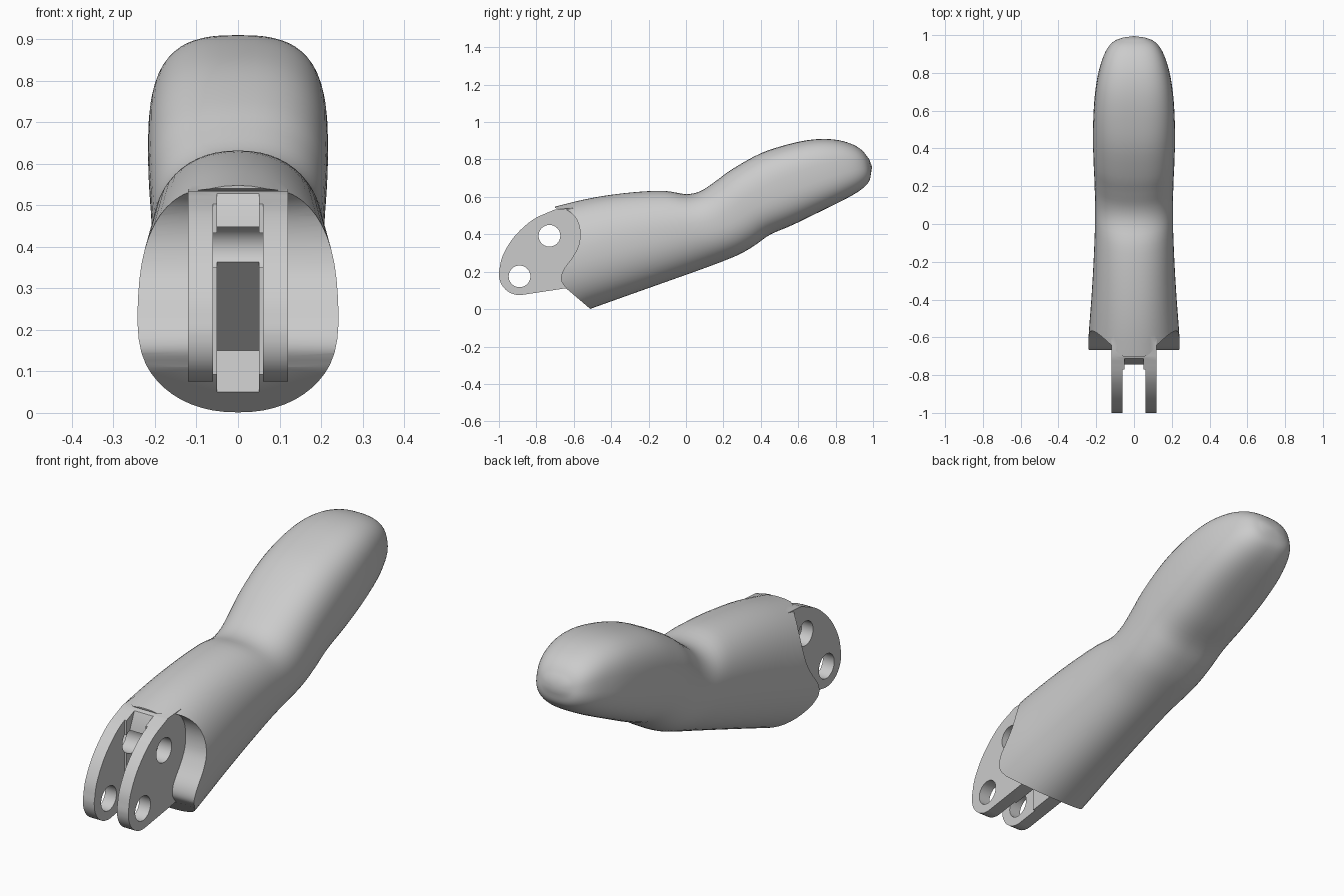
import bpy, bmesh, math
from mathutils import Vector

old = bpy.data.objects.get("Cube")
if old:
    bpy.data.objects.remove(old, do_unlink=True)

grey = bpy.data.materials.new("plain_grey")
grey.use_nodes = True
grey.diffuse_color = (0.6, 0.6, 0.6, 1)
grey.node_tree.nodes["Principled BSDF"].inputs["Base Color"].default_value = (0.6, 0.6, 0.6, 1)


def spline(points, steps):
    """Catmull-Rom curve through points of any dimension."""
    pts = [Vector(p) for p in points]
    pts = [2 * pts[0] - pts[1]] + pts + [2 * pts[-1] - pts[-2]]
    out = []
    for a, b, c, d in zip(pts, pts[1:], pts[2:], pts[3:]):
        for i in range(steps):
            t = i / steps
            out.append(0.5 * (2 * b + (c - a) * t + (2 * a - 5 * b + 4 * c - d) * t * t
                              + (3 * b - a - 3 * c + d) * t ** 3))
    return out + [pts[-2]]


def make_object(name, bm):
    bmesh.ops.recalc_face_normals(bm, faces=bm.faces)
    mesh = bpy.data.meshes.new(name)
    bm.to_mesh(mesh)
    bm.free()
    mesh.materials.append(grey)
    obj = bpy.data.objects.new(name, mesh)
    bpy.context.collection.objects.link(obj)
    return obj


def plate(name, profile, x0, x1):
    """Side profile (y, z) extruded across x."""
    bm = bmesh.new()
    face = bm.faces.new([bm.verts.new((x0, p[0], p[1])) for p in profile])
    grown = bmesh.ops.extrude_face_region(bm, geom=[face])["geom"]
    bmesh.ops.translate(bm, vec=(x1 - x0, 0, 0),
                        verts=[v for v in grown if isinstance(v, bmesh.types.BMVert)])
    return make_object(name, bm)


def combine(target, tool, operation):
    mod = target.modifiers.new("combine", 'BOOLEAN')
    mod.operation, mod.object, mod.solver = operation, tool, 'EXACT'
    bpy.ops.object.select_all(action='DESELECT')
    bpy.context.view_layer.objects.active = target
    target.select_set(True)
    bpy.ops.object.modifier_apply(modifier=mod.name)
    bpy.data.objects.remove(tool, do_unlink=True)


def circle(y, z, r, n=40):
    return [(y + r * math.cos(math.tau * i / n), z + r * math.sin(math.tau * i / n))
            for i in range(n)]


# Grip: top y, top z, bottom y, bottom z, half width, squareness
stations = [
    (-.95, .48, -.75, -.086, .25, 2.2), (-.7, .548, -.51, .002, .241, 2.2),
    (-.5, .595, -.3, .077, .226, 2.2), (-.3, .623, -.1, .148, .214, 2.2),
    (-.12, .632, .08, .212, .207, 2.2), (0, .615, .2, .257, .206, 2.3),
    (.08, .632, .29, .295, .208, 2.4), (.16, .685, .37, .342, .211, 2.5),
    (.25, .75, .45, .398, .215, 2.6), (.4, .833, .57, .45, .217, 2.7),
    (.55, .882, .7, .513, .212, 2.8), (.68, .907, .82, .572, .197, 2.8),
    (.79, .907, .9, .615, .174, 2.7), (.88, .885, .95, .65, .146, 2.6),
    (.94, .85, .98, .685, .11, 2.5), (.98, .8, .99, .73, .06, 2.4)]
SEG = 56
bm = bmesh.new()
rings = []
for ty, tz, by, bz, w, n in spline(stations, 4):
    ring = []
    for i in range(SEG):
        c, s = math.cos(math.tau * i / SEG), math.sin(math.tau * i / SEG)
        u = math.copysign(abs(c) ** (2 / n), c)
        v = math.copysign(abs(s) ** (2 / n), s)
        ring.append(bm.verts.new((w * u, (ty + by) / 2 + v * (ty - by) / 2,
                                  (tz + bz) / 2 + v * (tz - bz) / 2)))
    rings.append(ring)
for a, b in zip(rings, rings[1:]):
    for i in range(SEG):
        j = (i + 1) % SEG
        bm.faces.new((a[i], a[j], b[j], b[i]))
bm.faces.new(rings[0])
tip = bm.verts.new((0, .995, .76))
for i in range(SEG):
    bm.faces.new((rings[-1][i], rings[-1][(i + 1) % SEG], tip))
handle = make_object("handle", bm)

# S-shaped shoulder cut across the front end
shoulder = spline([(-.64, .11), (-.667, .155), (-.655, .21), (-.605, .28), (-.573, .345),
                   (-.567, .42), (-.588, .485), (-.635, .528), (-.7, .54)], 5)
front = [(-1.3, -.4), (-.04, -.4)] + [tuple(p) for p in shoulder] + [(-.72, .8), (-1.3, .8)]
combine(handle, plate("shoulder_cutter", front, -.5, .5), 'DIFFERENCE')

# Hinge block, rounded at the nose
nose = [(-.89 + .11 * math.cos(math.radians(a)), .185 + .11 * math.sin(math.radians(a)))
        for a in range(275, 175, -8)]
brow = spline([(-1, .2), (-.98, .285), (-.92, .385), (-.82, .477), (-.7, .533)], 5)
hinge = [(-.5, .14), (-.638, .112)] + nose + [tuple(p) for p in brow] + [(-.6, .54), (-.5, .5)]
combine(handle, plate("hinge_block", hinge, -.12, .12), 'UNION')

# Gap between the two lugs, then the narrower pocket behind it
gap = [(-1.2, -.1), (-.77, -.1), (-.77, .8), (-1.2, .8)]
combine(handle, plate("gap_cutter", gap, -.06, .06), 'DIFFERENCE')
pocket = [(-1.2, .0), (-.63, .0), (-.57, .05), (-.45, .15), (-.72, .4), (-.745, .41),
          (-.745, .45), (-.71, .53), (-.71, .8), (-1.2, .8)]
combine(handle, plate("pocket_cutter", pocket, -.05, .05), 'DIFFERENCE')

# Pin holes through both lugs
for y, z in ((-.73, .392), (-.89, .175)):
    combine(handle, plate("pin_cutter", circle(y, z, .058), -.3, .3), 'DIFFERENCE')

bpy.ops.object.shade_smooth_by_angle(angle=math.radians(32))
